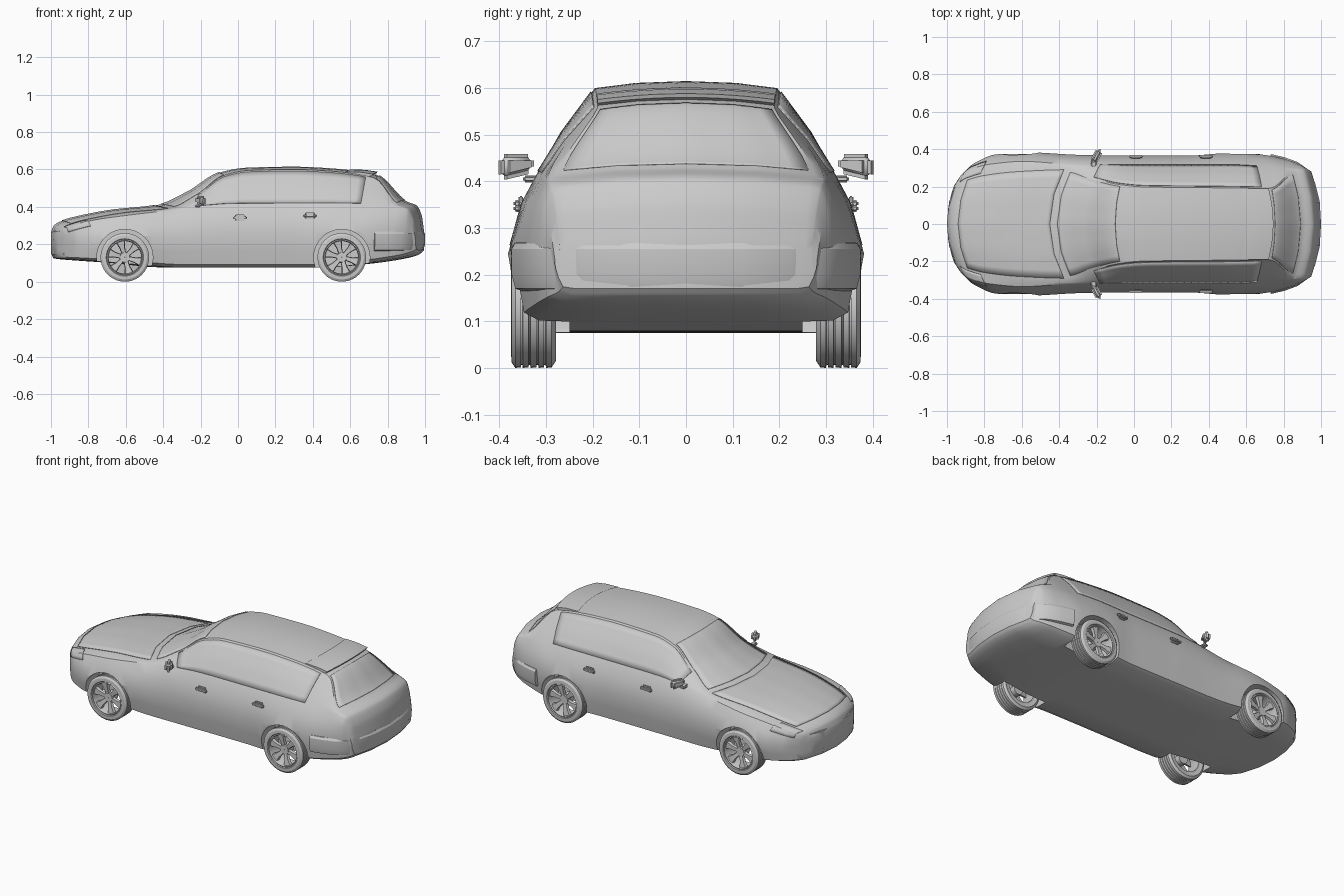
import bpy, bmesh, math
from mathutils import Vector

if "Cube" in bpy.data.objects:
    bpy.data.objects.remove(bpy.data.objects["Cube"])

grey = bpy.data.materials.new("plain grey")
grey.use_nodes = True
grey.diffuse_color = (0.6, 0.6, 0.6, 1)
grey.node_tree.nodes["Principled BSDF"].inputs["Base Color"].default_value = (0.6, 0.6, 0.6, 1)


def finish(name, bm, angle=30):
    """Turn a bmesh into a shaded, coloured object."""
    bmesh.ops.remove_doubles(bm, verts=bm.verts, dist=1e-5)
    bmesh.ops.recalc_face_normals(bm, faces=bm.faces)
    mesh = bpy.data.meshes.new(name)
    bm.to_mesh(mesh)
    bm.free()
    mesh.materials.append(grey)
    ob = bpy.data.objects.new(name, mesh)
    bpy.context.collection.objects.link(ob)
    smooth(ob, angle)
    return ob


def smooth(ob, angle=30):
    bpy.ops.object.select_all(action='DESELECT')
    ob.select_set(True)
    bpy.context.view_layer.objects.active = ob
    bpy.ops.object.shade_smooth_by_angle(angle=math.radians(angle))


def grid(bm, rows, wrap_rows=False, wrap_cols=False):
    """Skin a table of points with quads."""
    vs = [[bm.verts.new(p) for p in row] for row in rows]
    n, m = len(vs), len(vs[0])
    for i in range(n if wrap_rows else n - 1):
        for j in range(m if wrap_cols else m - 1):
            a, b = (i + 1) % n, (j + 1) % m
            bm.faces.new((vs[i][j], vs[a][j], vs[a][b], vs[i][b]))
    return vs


# Body stations: x, sweep, sill z, half width, shoulder half width, shoulder z, roof half width, top z
STATIONS = [
    (-1, .9, .15, .2, .19, .245, .17, .265),
    (-.985, .9, .125, .26, .25, .275, .2, .3),
    (-.95, .9, .12, .325, .29, .3, .23, .322),
    (-.85, .8, .112, .372, .32, .33, .26, .35),
    (-.68, .8, .1, .383, .335, .355, .28, .382),
    (-.43, .9, .077, .37, .32, .385, .29, .41),
    (-.27, .9, .075, .367, .32, .405, .245, .48),
    (-.1, .6, .075, .367, .32, .41, .21, .583),
    (.05, .2, .075, .366, .32, .41, .198, .61),
    (.3, 0, .075, .366, .32, .41, .195, .615),
    (.5, -.1, .078, .378, .322, .412, .193, .606),
    (.74, -.5, .1, .372, .312, .41, .19, .572),
    (.9, -.6, .125, .34, .3, .4, .275, .43),
    (.955, -.6, .14, .315, .292, .385, .265, .408),
    (.982, -.6, .155, .29, .28, .33, .26, .355),
    (.995, -.6, .17, .28, .27, .25, .255, .268),
]


def station(x):
    """Shape-preserving interpolation of the body stations."""
    S = STATIONS
    k = max(i for i in range(len(S) - 1) if i == 0 or S[i][0] <= x)

    def slope(i, c):
        return (S[i + 1][c] - S[i][c]) / (S[i + 1][0] - S[i][0])

    def tangent(i, c):
        if i in (0, len(S) - 1):
            return slope(min(i, len(S) - 2), c)
        a, b = slope(i - 1, c), slope(i, c)
        return 2 * a * b / (a + b) if a * b > 0 else 0

    h = S[k + 1][0] - S[k][0]
    t = (x - S[k][0]) / h
    out = [x]
    for c in range(1, len(S[0])):
        m0, m1 = tangent(k, c) * h, tangent(k + 1, c) * h
        p0, p1 = S[k][c], S[k + 1][c]
        out.append(p0 + t * m0 + t * t * (3 * (p1 - p0) - 2 * m0 - m1)
                   + t ** 3 * (2 * (p0 - p1) + m0 + m1))
    return out


def section(x):
    """Half section from the bottom centre round to the top centre."""
    x, c, zb, w, ws, zs, wr, zt = station(x)
    h, zr = zs - zb, zt - .015
    pts = [(0, zb), (.45 * w, zb), (.85 * w, zb), (.94 * w, zb + .05 * h),
           (.975 * w, zb + .28 * h), (w, zb + .56 * h),
           (.45 * w + .55 * ws + .007, zb + .82 * h), (ws, zs),
           ((ws + wr) / 2 + .008, (zs + zr) / 2), (wr, zr),
           (.55 * wr, zt - .004), (0, zt)]
    return [Vector((x + c * y * y, y, z)) for y, z in pts]


def point(x, v, side):
    row = section(x)
    i = min(int(v), len(row) - 2)
    p = row[i].lerp(row[i + 1], v - i)
    return Vector((p.x, p.y * side, p.z))


# Body shell
xs = []
for a, b in zip(STATIONS, STATIONS[1:]):
    xs += [a[0] + (b[0] - a[0]) * k / 5 for k in range(5)]
xs.append(STATIONS[-1][0])
bm = bmesh.new()
rings = []
for x in xs:
    half = section(x)
    rings.append(half + [Vector((p.x, -p.y, p.z)) for p in half[-2:0:-1]])
vs = grid(bm, rings, wrap_cols=True)
for ring in (vs[0], vs[-1]):
    n = len(ring)
    for s in (1, -1):
        for i in range(n // 4):
            j = n // 2 - i
            bm.faces.new([ring[s * q] for q in (i, i + 1, j - 1, j)])
body = finish("body", bm)

# Wheel arches cut from the shell
WHEELS = [(x, s) for x in (-.605, .555) for s in (1, -1)]
for x, s in WHEELS:
    bpy.ops.mesh.primitive_cylinder_add(vertices=40, radius=.15, depth=.3,
                                        location=(x, s * .4, .13), rotation=(math.pi / 2, 0, 0))
    cutter = bpy.context.object
    cutter.name = "arch_cutter"
    mod = body.modifiers.new("arch", 'BOOLEAN')
    mod.operation, mod.solver, mod.object = 'DIFFERENCE', 'EXACT', cutter
    bpy.context.view_layer.objects.active = body
    bpy.ops.object.modifier_apply(modifier=mod.name)
    bpy.data.objects.remove(cutter)
smooth(body)


def panel(name, x0, x1, v0, v1, sides=(1, -1), lift=.003, nx=24, nv=6):
    """Thin raised plate following the body surface."""
    bm = bmesh.new()
    for s in sides:
        grid(bm, [[point(x0 + (x1 - x0) * i / nx, v0 + (v1 - v0) * j / nv, s)
                   for j in range(nv + 1)] for i in range(nx + 1)])
    ob = finish(name, bm)
    mod = ob.modifiers.new("thickness", 'SOLIDIFY')
    mod.thickness, mod.offset = lift, 1


panel("side_windows", -.27, .7, 7.1, 8.9)
panel("windscreen", -.41, -.1, 9.1, 11)
panel("rear_window", .755, .89, 9.1, 11)
panel("bonnet", -.94, -.45, 9, 11)
panel("headlamps", -.975, -.88, 6.3, 8.6)


def wrap(name, outline, profile):
    """Sweep a profile of (outset, z) round one end of the body."""
    pts = [Vector((x, y, 0)) for x, y in outline]
    pts += [Vector((p.x, -p.y, 0)) for p in pts[-2::-1]]
    end = 1 if pts[len(pts) // 2].x > 0 else -1
    rows = []
    for i, p in enumerate(pts):
        d = pts[min(i + 1, len(pts) - 1)] - pts[max(i - 1, 0)]
        out = Vector((-d.y, d.x, 0)).normalized() * end
        rows.append([p + out * o + Vector((0, 0, z)) for o, z in profile])
    bm = bmesh.new()
    ring = grid(bm, rows, wrap_cols=True)
    bm.faces.new(ring[0])
    bm.faces.new(ring[-1])
    return finish(name, bm)


# Bumper, grille and intake trims
REAR = [(.73, .366), (.8, .35), (.87, .325), (.925, .286), (.96, .22), (.985, .12), (.992, 0)]
wrap("rear_bumper", REAR, [(-.03, .16), (0, .17), (.008, .2), (.008, .255), (0, .268), (-.03, .275)])
NOSE = [(-.93, .245), (-.955, .2), (-.985, .12), (-.995, 0)]
wrap("grille", NOSE[1:], [(-.02, .215), (.003, .22), (.002, .27), (-.03, .285)])
wrap("front_intake", NOSE, [(-.02, .14), (.002, .145), (.002, .165), (-.02, .175)])

# Roof spoiler
bm = bmesh.new()
rows = []
for k in range(13):
    y = .19 * (k / 6 - 1)
    rows.append([(x - .7 * y * y, y, z - .35 * y * y) for x, z in
                 ((.6, .601), (.68, .598), (.745, .588), (.742, .58), (.68, .565))])
ends = grid(bm, rows, wrap_cols=True)
bm.faces.new(ends[0])
bm.faces.new(ends[-1])
finish("roof_spoiler", bm)


def rounded_box(name, loc, size, turn=0, bevel=.3, taper=1):
    bm = bmesh.new()
    bmesh.ops.create_cube(bm, size=1)
    for v in bm.verts:
        if v.co.y * loc[1] < 0:
            v.co.z = .5 + (v.co.z - .5) * taper
        v.co = Vector(v.co[i] * size[i] for i in range(3))
    bmesh.ops.bevel(bm, geom=bm.edges[:], offset=min(size) * bevel, segments=3, affect='EDGES')
    ob = finish(name, bm, 40)
    ob.location, ob.rotation_euler = loc, (0, 0, turn)


# Mirrors and door handles
for s, side in ((1, "left"), (-1, "right")):
    rounded_box(side + "_mirror", (-.2, s * .364, .43), (.04, .08, .058), -s * .5, .35, .7)
    rounded_box(side + "_mirror_arm", (-.215, s * .325, .405), (.03, .05, .016))
    for x, z in ((.01, .342), (.385, .352)):
        rounded_box(side + "_door_handle", (x, s * .362, z), (.075, .016, .016))
        rounded_box(side + "_handle_cup", (x, s * .354, z), (.05, .01, .034))


def lathe(bm, profile, n=40):
    """Revolve (radius, depth) points about the y axis."""
    turns = [2 * math.pi * k / n for k in range(n)]
    grid(bm, [[(r * math.cos(a), d, r * math.sin(a)) for r, d in profile] for a in turns],
         wrap_rows=True, wrap_cols=True)


# Wheels: ribbed tyre, open rim and spokes, built facing +y then turned for the other side
tread = []
for d in (-.033, -.017, 0, .017, .033):
    tread += [(.129, d - .006), (.13, d + .006), (.124, d + .007), (.124, d + .01)]
SPOKES = 6
for x, s in WHEELS:
    label = ("front" if x < 0 else "rear") + ("_left" if s > 0 else "_right")
    bm = bmesh.new()
    lathe(bm, [(.096, -.044), (.115, -.048)] + tread[:-2] + [(.118, .047), (.1, .048), (.095, .042)])
    tyre = finish(label + "_tyre", bm)
    bm = bmesh.new()
    lathe(bm, [(.097, -.044), (.097, .043), (.091, .046), (.087, .036), (.087, -.044)])
    lathe(bm, [(.001, .03), (.026, .03), (.03, .02), (.03, -.02), (.001, -.02)], 20)
    for k in range(SPOKES):
        a = 2 * math.pi * (k + .25) / SPOKES
        out, across = Vector((math.cos(a), 0, math.sin(a))), Vector((-math.sin(a), 0, math.cos(a)))
        rows = [[out * r + across * w * h + Vector((0, d - t, 0))
                 for h, t in ((-1, .016), (-.8, 0), (.8, 0), (1, .016))]
                for r, w, d in ((.02, .012, .028), (.055, .015, .034), (.09, .026, .038))]
        ring = grid(bm, rows, wrap_cols=True)
        bm.faces.new(ring[0])
        bm.faces.new(ring[-1])
    rim = finish(label + "_rim", bm)
    for ob in (tyre, rim):
        ob.location = (x, s * .327, .13)
        ob.rotation_euler.z = 0 if s > 0 else math.pi
